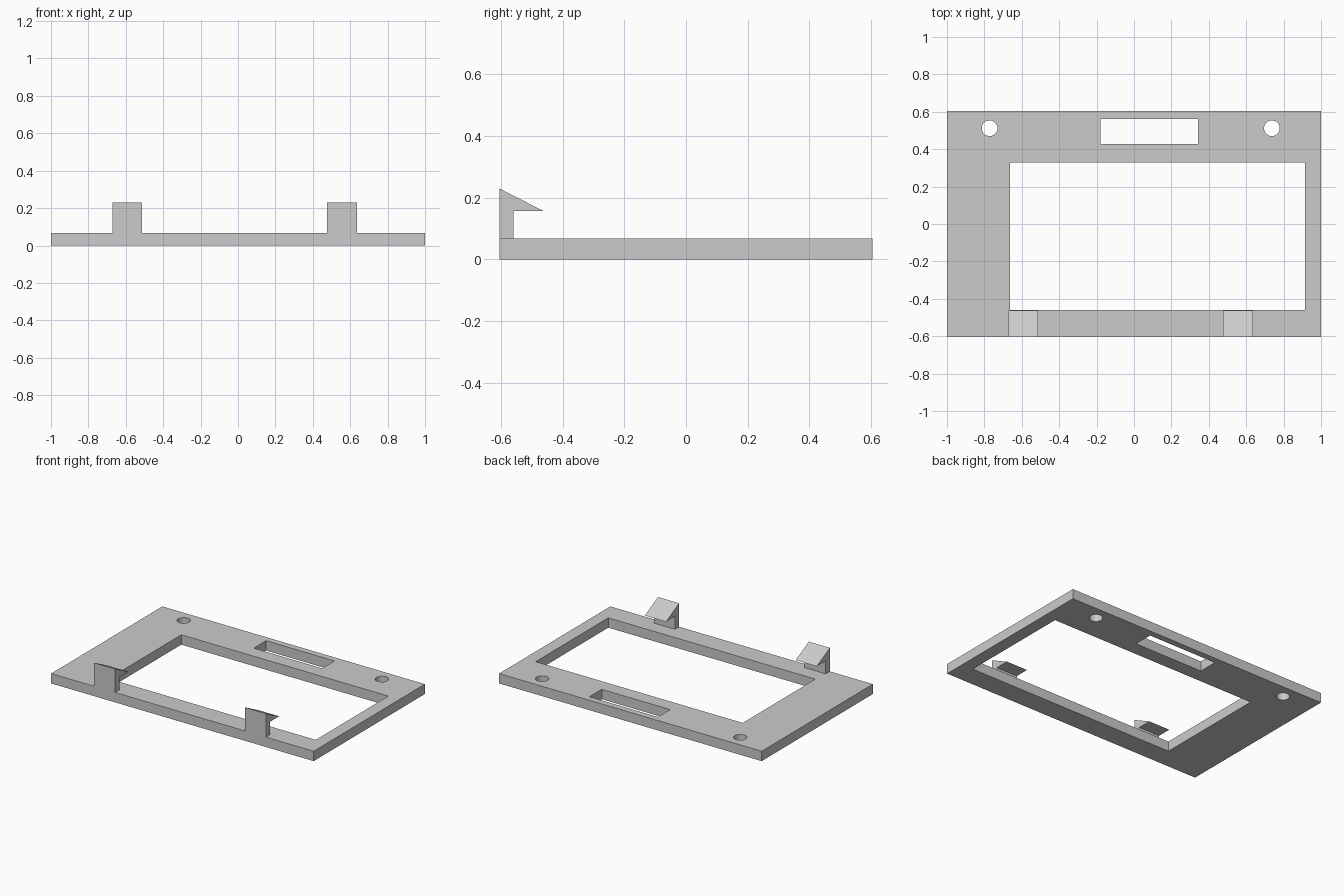
import bpy, bmesh, math

if "Cube" in bpy.data.objects:
    bpy.data.objects.remove(bpy.data.objects["Cube"])

T = 0.068          # plate thickness
HALF_Y = 0.605     # plate half depth

grey = bpy.data.materials.new("light grey")
grey.diffuse_color = (0.6, 0.6, 0.6, 1)
grey.use_nodes = True
grey.node_tree.nodes["Principled BSDF"].inputs["Base Color"].default_value = grey.diffuse_color


def rectangle(x0, x1, y0, y1):
    return [(x0, y0), (x1, y0), (x1, y1), (x0, y1)]


def circle(cx, cy, r, n=32):
    return [(cx + r * math.cos(2 * math.pi * i / n),
             cy + r * math.sin(2 * math.pi * i / n)) for i in range(n)]


def plate(name, outlines, thickness):
    """Flat plate: the first outline is the edge, the others are openings."""
    curve = bpy.data.curves.new(name, 'CURVE')
    curve.dimensions = '2D'
    curve.fill_mode = 'BOTH'
    curve.extrude = thickness / 2
    for pts in outlines:
        s = curve.splines.new('POLY')
        s.points.add(len(pts) - 1)
        for p, (x, y) in zip(s.points, pts):
            p.co = (x, y, thickness / 2, 1)
            p.co.z = 0
        s.use_cyclic_u = True
    ob = bpy.data.objects.new(name, curve)
    bpy.context.collection.objects.link(ob)
    ob.select_set(True)
    bpy.context.view_layer.objects.active = ob
    bpy.ops.object.convert(target='MESH')
    ob = bpy.context.object
    bm = bmesh.new()
    bm.from_mesh(ob.data)
    bmesh.ops.remove_doubles(bm, verts=bm.verts, dist=1e-5)
    bmesh.ops.translate(bm, verts=bm.verts, vec=(0, 0, thickness / 2))
    bmesh.ops.recalc_face_normals(bm, faces=bm.faces)
    bm.to_mesh(ob.data)
    bm.free()
    ob.data.materials.clear()
    ob.data.materials.append(grey)
    bpy.ops.object.shade_smooth_by_angle(angle=math.radians(30))
    return ob


def hook(name, x0, x1):
    """Side profile (y, z) of a snap hook, extruded along x."""
    profile = [(-HALF_Y, T), (-0.56, T), (-0.56, 0.157),
               (-0.462, 0.157), (-HALF_Y, 0.23)]
    bm = bmesh.new()
    face = bm.faces.new([bm.verts.new((x0, y, z)) for y, z in profile])
    ext = bmesh.ops.extrude_face_region(bm, geom=[face])
    moved = [g for g in ext["geom"] if isinstance(g, bmesh.types.BMVert)]
    bmesh.ops.translate(bm, verts=moved, vec=(x1 - x0, 0, 0))
    bmesh.ops.recalc_face_normals(bm, faces=bm.faces)
    me = bpy.data.meshes.new(name)
    bm.to_mesh(me)
    bm.free()
    me.materials.append(grey)
    bpy.context.collection.objects.link(bpy.data.objects.new(name, me))


# Frame with main window, connector slot and two screw holes
plate("frame_plate", [
    rectangle(-1, 1, -HALF_Y, HALF_Y),
    rectangle(-0.663, 0.914, -0.46, 0.33),
    rectangle(-0.18, 0.342, 0.428, 0.562),
    circle(-0.772, 0.512, 0.042),
    circle(0.737, 0.512, 0.042),
], T)

# Snap hooks on the front edge
hook("left_hook", -0.672, -0.512)
hook("right_hook", 0.476, 0.637)
